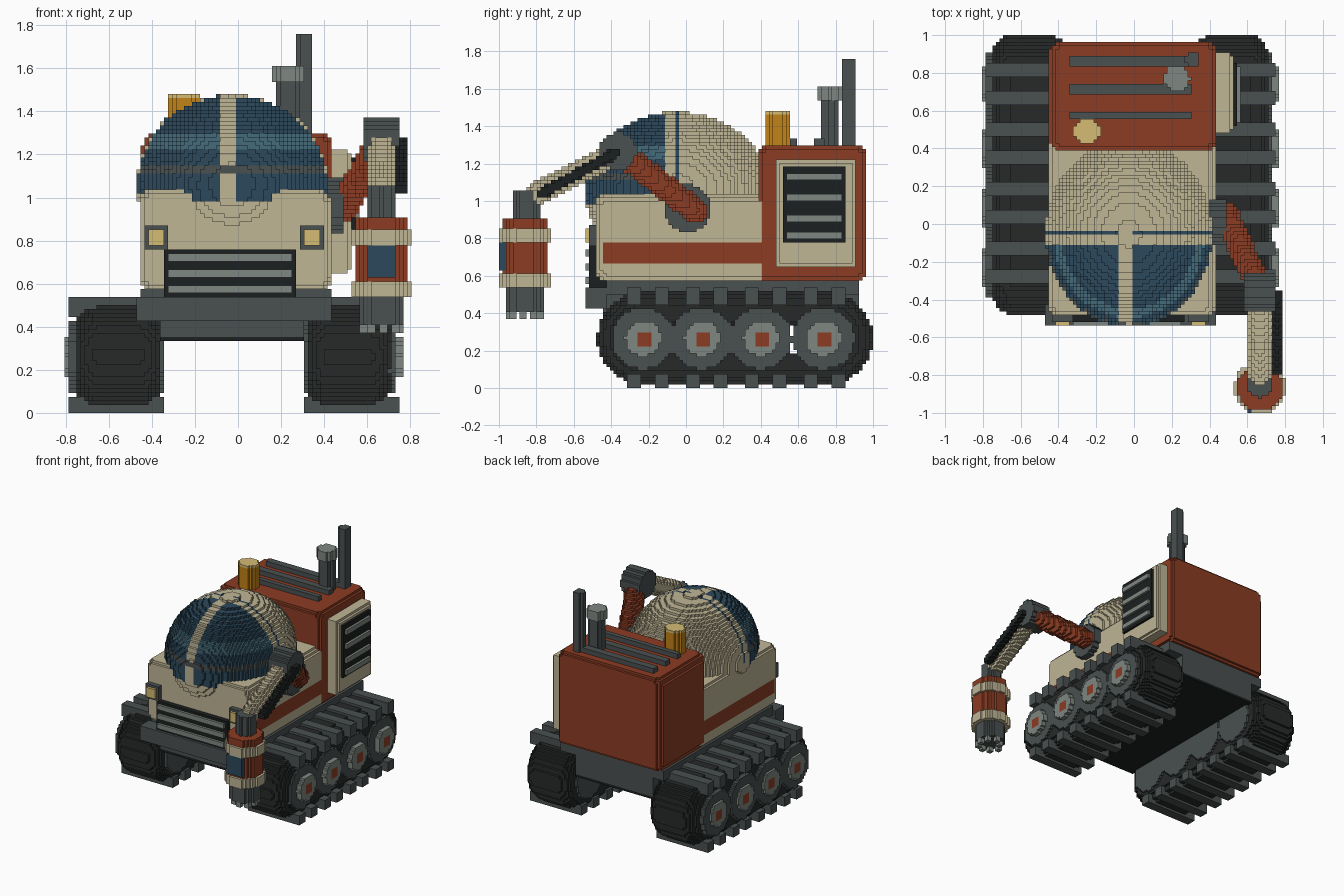
import bpy
from math import hypot, sqrt

if "Cube" in bpy.data.objects:
    bpy.data.objects.remove(bpy.data.objects["Cube"])

# The vehicle is a voxel model: every part is filled into one shared grid, then skinned.
V = 2 / 108
ORG = (-43.5 * V, -1.0, 0.0)
MID = -0.02                       # symmetry plane of the body
COL = dict(red='8B3E28', cream='BEB494', grey='4B5151', dark='222525', belt='2C2E2E',
           blue='304A5C', sky='466A7A', light='7E8680', orange='C0821E', lens='D4B973')
cells, parts = {}, []


def fill(part, col, lo, hi, test=None):
    """Fill the cells of a box that pass the test; col may be a function of position."""
    if part not in parts:
        parts.append(part)
    rng = [range(round((lo[a] - ORG[a]) / V), round((hi[a] - ORG[a]) / V)) for a in range(3)]
    for i in rng[0]:
        x = ORG[0] + (i + .5) * V
        for j in rng[1]:
            y = ORG[1] + (j + .5) * V
            for k in rng[2]:
                z = (k + .5) * V
                if test is None or test(x, y, z):
                    cells[i, j, k] = (part, col(x, y, z) if callable(col) else col)


def rbox(part, col, lo, hi, r):
    c = [(a + b) / 2 for a, b in zip(lo, hi)]
    h = [(b - a) / 2 - r for a, b in zip(lo, hi)]

    def test(*p):
        return sum(max(abs(p[a] - c[a]) - h[a], 0) ** 2 for a in range(3)) <= r * r
    fill(part, col, lo, hi, test)


def cyl_z(part, col, x, y, r, z0, z1):
    fill(part, col, (x - r - V, y - r - V, z0), (x + r + V, y + r + V, z1),
         lambda px, py, pz: hypot(px - x, py - y) <= r)


def cyl_x(part, col, y, z, r, x0, x1):
    fill(part, col, (x0, y - r - V, z - r - V), (x1, y + r + V, z + r + V),
         lambda px, py, pz: hypot(py - y, pz - z) <= r)


def rod(part, col, a, b, r):
    d = [q - p for p, q in zip(a, b)]
    n = sum(k * k for k in d)

    def test(*p):
        t = min(1, max(0, sum((p[i] - a[i]) * d[i] for i in range(3)) / n))
        return sum((p[i] - a[i] - t * d[i]) ** 2 for i in range(3)) <= r * r
    fill(part, col, [min(p, q) - r - V for p, q in zip(a, b)],
         [max(p, q) + r + V for p, q in zip(a, b)], test)


def both(x0, x1):
    """An x range on the left and its mirror on the right."""
    return (('left', x0, x1), ('right', 2 * MID - x1, 2 * MID - x0))


# Chassis
fill('chassis', 'grey', (-.455, -.42, .5), (.43, .92, .58))
fill('chassis', lambda x, y, z: 'dark' if z < .34 + V else 'grey', (-.36, -.44, .34), (.31, .92, .5))
fill('front_bumper', 'grey', (-.47, -.54, .43), (.43, -.43, .545))

# Tracks: hollow rounded belts, wheels and cleats
ZC, Y0, Y1 = .265, -.23, .755
for side, x0, x1 in both(-.75, -.355):
    xc = (x0 + x1) / 2

    def belt(x, y, z):
        if Y0 < y < Y1 and abs(z - ZC) < .08:
            return False
        d = hypot(max(Y0 - y, 0, y - Y1), z - ZC)
        return hypot(max(d - .145, 0), max(abs(x - xc) - .097, 0)) <= .1
    fill(side + '_track_belt', 'belt', (x0, -.49, 0), (x1, 1, .53), belt)
for side, x0, x1 in both(-.79, -.337):
    for n in range(8):
        y = -.283 + n * .1575
        for z0, z1 in ((0, .07), (.445, .545)):
            fill(side + '_track_cleats', 'grey', (x0, y - .034, z0), (x1, y + .034, z1))
for wy in (-.23, .085, .4, .735):
    def hub(x, y, z, wy=wy):
        return 'red' if max(abs(y - wy), abs(z - ZC)) < .036 else 'light'
    for side, x0, x1 in both(-.78, -.345):
        cyl_x(side + '_wheels', 'grey', wy, ZC, .166, x0, x1)
    for side, x0, x1 in both(-.81, -.74):
        cyl_x(side + '_wheel_hubs', hub, wy, ZC, .095, x0, x1)


# Domed cabin with glazed front, centre rib and rear seam
def dome_colour(x, y, z):
    if -.055 < y < -.035 and z > 1.05 and not -.075 < x < 0:
        return 'blue'
    if y < -.12 and z > .985:
        if 1.105 < z < 1.14:
            return 'grey'
        if not -.075 < x < 0:
            return 'sky' if 1.22 < z < 1.29 else 'blue'
    return 'cream'


fill('cabin_dome', dome_colour, (-.5, -.56, .62), (.45, .46, 1.5),
     lambda x, y, z: ((x + .027) / .443) ** 2 + ((y + .05) / .492) ** 2 + ((z - 1.06) / .417) ** 2 <= 1)

# Lower body with red side stripe
rbox('lower_body', lambda x, y, z: 'red' if .665 < z < .775 and y > -.445 else 'cream',
     (-.46, -.49, .565), (.435, .5, 1.04), .07)

# Engine housing, roof slats and side vent
rbox('engine_housing', 'red', (-.445, .385, .565), (.435, .965, 1.295), .055)
for y in (.575, .715, .857):
    fill('roof_slats', 'grey', (-.335, y - .024, 1.28), (.31, y + .024, 1.335))
rbox('vent_frame', 'cream', (.37, .475, .64), (.52, .91, 1.23), .03)
fill('vent_grille', 'dark', (.5, .52, .775), (.54, .857, 1.18))
for z in (.81, .905, 1.015, 1.125):
    fill('vent_bars', 'light', (.51, .54, z - .018), (.557, .84, z + .018))

# Roof fittings
cyl_z('exhaust_pipe', 'grey', .312, .873, .038, 1.28, 1.76)
cyl_z('intake_stack', 'grey', .227, .77, .054, 1.28, 1.55)
cyl_z('intake_cap', 'light', .227, .77, .07, 1.545, 1.615)
cyl_z('beacon', lambda x, y, z: 'lens' if z > 1.47 else 'orange', -.25, .49, .068, 1.28, 1.49)

# Front grille and headlights
fill('front_grille', 'dark', (-.351, -.515, .545), (.277, -.43, .757))
for z in (.573, .647, .72):
    fill('grille_bars', 'light', (-.328, -.53, z - .018), (.245, -.5, z + .018))
for side, x0, x1 in both(-.44, -.323):
    fill(side + '_headlight', 'grey', (x0, -.515, .755), (x1, -.41, .878))
    fill(side + '_headlight', 'lens', (x0 + .02, -.535, .787), (x1 - .02, -.5, .85))

# Articulated arm on the right
cyl_x('arm_shoulder', 'grey', .01, .96, .125, .36, .5)
rod('upper_arm', 'red', (.49, .045, .95), (.66, -.33, 1.245), .068)
cyl_x('arm_elbow', 'grey', -.365, 1.265, .1, .58, .757)
rod('forearm', 'cream', (.667, -.39, 1.25), (.667, -.8, 1.035), .062)
rod('arm_piston', 'dark', (.76, -.38, 1.255), (.76, -.77, 1.04), .03)

# Tool pod: drum, bands, window, neck, nozzle and teeth
PX, PY = .668, -.865
cyl_z('pod_neck', 'grey', PX, PY + .015, .068, .9, 1.05)
cyl_z('pod_drum', 'red', PX, PY, .122, .53, .91)
for z0, z1 in ((.54, .612), (.775, .847)):
    cyl_z('pod_bands', 'cream', PX, PY, .137, z0, z1)
fill('pod_window', 'blue', (.603, -1, .637), (.733, -.93, .772))
cyl_z('pod_nozzle', 'grey', PX, PY, .104, .405, .53)
for dx, dy in ((-.08, 0), (.08, 0), (0, -.08), (0, .08), (-.055, -.055),
               (.055, .055), (-.055, .055), (.055, -.055)):
    fill('pod_teeth', 'light', (PX + dx - V, PY + dy - V, .37), (PX + dx + V, PY + dy + V, .407))

# Materials
mats = {}
for name, h in COL.items():
    m = mats[name] = bpy.data.materials.new(name)
    m.diffuse_color = [(int(h[i:i + 2], 16) / 255) ** 2.2 for i in (0, 2, 4)] + [1]
    m.use_nodes = True
    m.node_tree.nodes["Principled BSDF"].inputs["Base Color"].default_value = m.diffuse_color

# Skin each part with merged rectangles over its exposed cell faces
exposed = {p: {} for p in parts}
for c, (part, col) in cells.items():
    for ax in range(3):
        for s in (-1, 1):
            n = list(c)
            n[ax] += s
            if tuple(n) not in cells:
                key = (ax, s, c[ax], c[(ax + 2) % 3])
                exposed[part].setdefault(key, []).append((c[(ax + 1) % 3], col))

for part in parts:
    strips = {}
    for (ax, s, plane, w), row in sorted(exposed[part].items()):
        row.sort()
        start = 0
        for i in range(1, len(row) + 1):
            if i == len(row) or row[i] != (row[i - 1][0] + 1, row[start][1]):
                key = (ax, s, plane, row[start][0], row[i - 1][0] + 1, row[start][1])
                spans = strips.setdefault(key, [])
                if spans and spans[-1][1] == w:
                    spans[-1][1] = w + 1
                else:
                    spans.append([w, w + 1])
                start = i
    verts, faces, cols = {}, [], []
    for (ax, s, plane, u0, u1, col), spans in strips.items():
        for w0, w1 in spans:
            quad = []
            for u, w in ((u0, w0), (u1, w0), (u1, w1), (u0, w1)):
                p = [0, 0, 0]
                p[ax], p[(ax + 1) % 3], p[(ax + 2) % 3] = plane + (s > 0), u, w
                quad.append(verts.setdefault(tuple(p), len(verts)))
            faces.append(quad[::s])
            cols.append(col)
    if not faces:
        continue
    me = bpy.data.meshes.new(part)
    me.from_pydata([[ORG[a] + p[a] * V for a in range(3)] for p in verts], [], faces)
    used = sorted(set(cols))
    for c in used:
        me.materials.append(mats[c])
    for poly, c in zip(me.polygons, cols):
        poly.material_index = used.index(c)
    bpy.context.collection.objects.link(bpy.data.objects.new(part, me))
